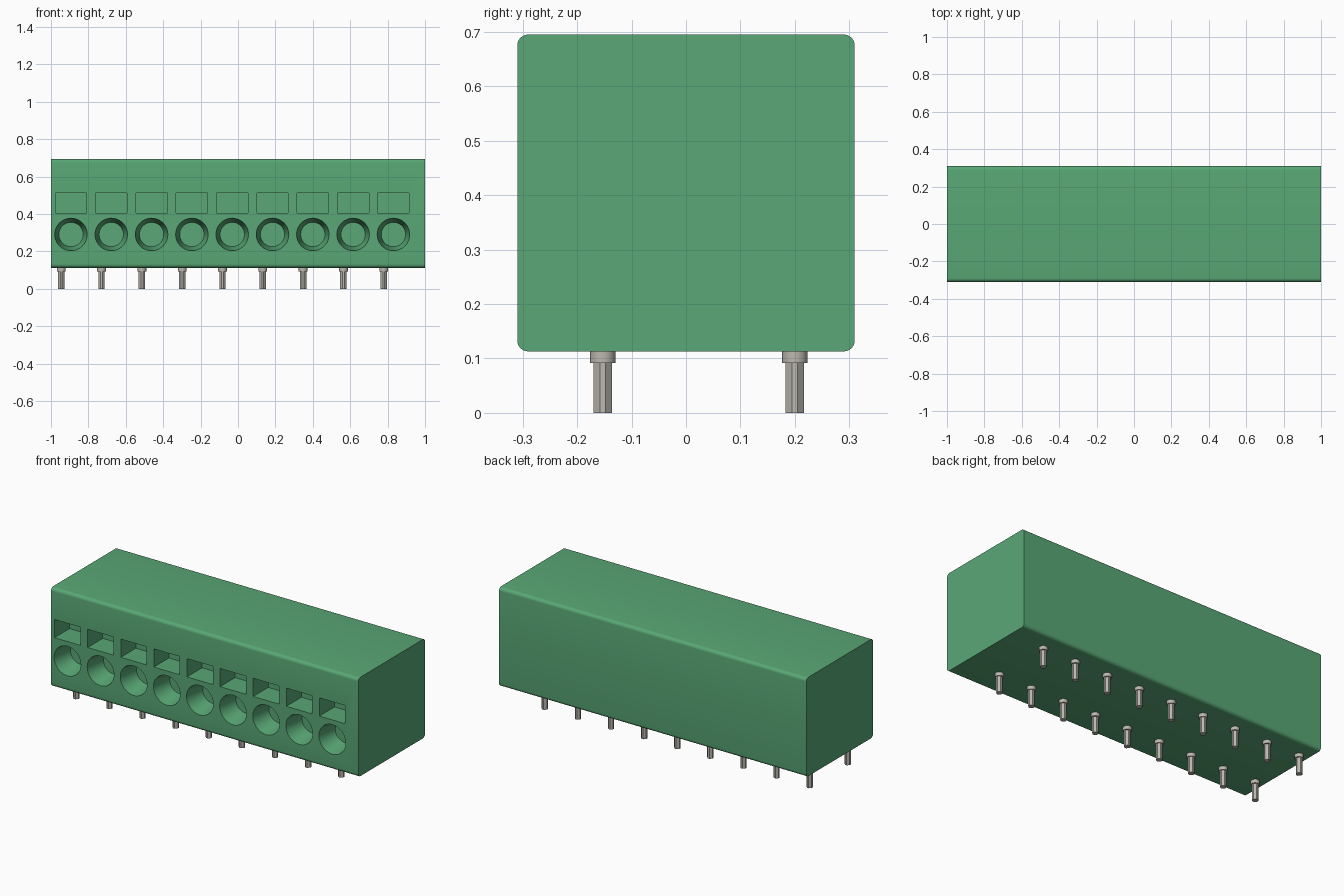
import bpy, bmesh, math
from mathutils import Matrix, Vector

cube = bpy.data.objects.get("Cube")
if cube:
    bpy.data.objects.remove(cube, do_unlink=True)


def material(name, rgb):
    m = bpy.data.materials.new(name)
    m.use_nodes = True
    m.diffuse_color = (*rgb, 1)
    m.node_tree.nodes["Principled BSDF"].inputs["Base Color"].default_value = (*rgb, 1)
    return m


GREEN = material("green plastic", (0.10, 0.39, 0.18))
METAL = material("tinned metal", (0.50, 0.48, 0.43))

COUNT, PITCH = 9, 0.2155
X_HOLE, X_PIN = -0.893, -0.945       # first opening and first pin
Y_FRONT, Y_BACK, Z_LOW, Z_TOP = -0.31, 0.31, 0.113, 0.695


def finish(name, bm, mat, smooth=True):
    mesh = bpy.data.meshes.new(name)
    bmesh.ops.recalc_face_normals(bm, faces=bm.faces)
    bm.to_mesh(mesh)
    bm.free()
    mesh.materials.append(mat)
    ob = bpy.data.objects.new(name, mesh)
    bpy.context.collection.objects.link(ob)
    if smooth:
        smooth_edges(ob)
    return ob


def smooth_edges(ob):
    bpy.ops.object.select_all(action="DESELECT")
    ob.select_set(True)
    bpy.context.view_layer.objects.active = ob
    bpy.ops.object.shade_smooth_by_angle(angle=math.radians(30))


def add_box(bm, lo, hi):
    lo, hi = Vector(lo), Vector(hi)
    mat = Matrix.Translation((lo + hi) / 2) @ Matrix.Diagonal((*(hi - lo), 1))
    return bmesh.ops.create_cube(bm, size=1, matrix=mat)["verts"]


# Housing: box with its four long edges rounded
bm = bmesh.new()
add_box(bm, (-1, Y_FRONT, Z_LOW), (1, Y_BACK, Z_TOP))
long_edges = [e for e in bm.edges if abs(e.verts[0].co.x - e.verts[1].co.x) > 1]
bmesh.ops.bevel(bm, geom=long_edges, offset=0.02, segments=6, profile=0.5, affect="EDGES")
housing = finish("housing", bm, GREEN, smooth=False)

# Openings: a tapered wire entry below a rectangular release slot
bm = bmesh.new()
LEAD, DEPTH = 0.02, 0.12             # cutter overshoot in front, opening depth
R_OUT, R_IN = 0.087, 0.065
for i in range(COUNT):
    x = X_HOLE + i * PITCH
    add_box(bm, (x - 0.084, Y_FRONT - LEAD, 0.406), (x + 0.084, Y_FRONT + 0.14, 0.513))
    r_start = R_OUT + (R_OUT - R_IN) * LEAD / DEPTH
    place = Matrix.Translation((x, Y_FRONT + (DEPTH - LEAD) / 2, 0.291)) @ Matrix.Rotation(-math.pi / 2, 4, "X")
    bmesh.ops.create_cone(bm, cap_ends=True, segments=40, radius1=r_start, radius2=R_IN,
                          depth=DEPTH + LEAD, matrix=place)
cutter = finish("opening_cutter", bm, GREEN, smooth=False)
cutter.hide_render = True
cut = housing.modifiers.new("openings", "BOOLEAN")
cut.operation, cut.solver, cut.object = "DIFFERENCE", "EXACT", cutter
bpy.context.view_layer.objects.active = housing
bpy.ops.object.modifier_apply(modifier=cut.name)
bpy.data.objects.remove(cutter, do_unlink=True)
smooth_edges(housing)

# Pins: chamfered square legs with a round collar, in two rows
A, B = 0.017, 0.005
SECTION = [(A, -B), (A, B), (B, A), (-B, A), (-A, B), (-A, -B), (-B, -A), (B, -A)]
for row, y in (("front", -0.153), ("back", 0.2)):
    bm = bmesh.new()
    for i in range(COUNT):
        x = X_PIN + i * PITCH
        leg = bm.faces.new([bm.verts.new((x + u, y + v, 0)) for u, v in SECTION])
        top = bmesh.ops.extrude_face_region(bm, geom=[leg], use_keep_orig=True)["geom"]
        bmesh.ops.translate(bm, vec=(0, 0, 0.095),
                            verts=[v for v in top if isinstance(v, bmesh.types.BMVert)])
        bmesh.ops.create_cone(bm, cap_ends=True, segments=24, radius1=0.0235, radius2=0.0235,
                              depth=0.024, matrix=Matrix.Translation((x, y, 0.104)))
    finish(row + "_pins", bm, METAL)
